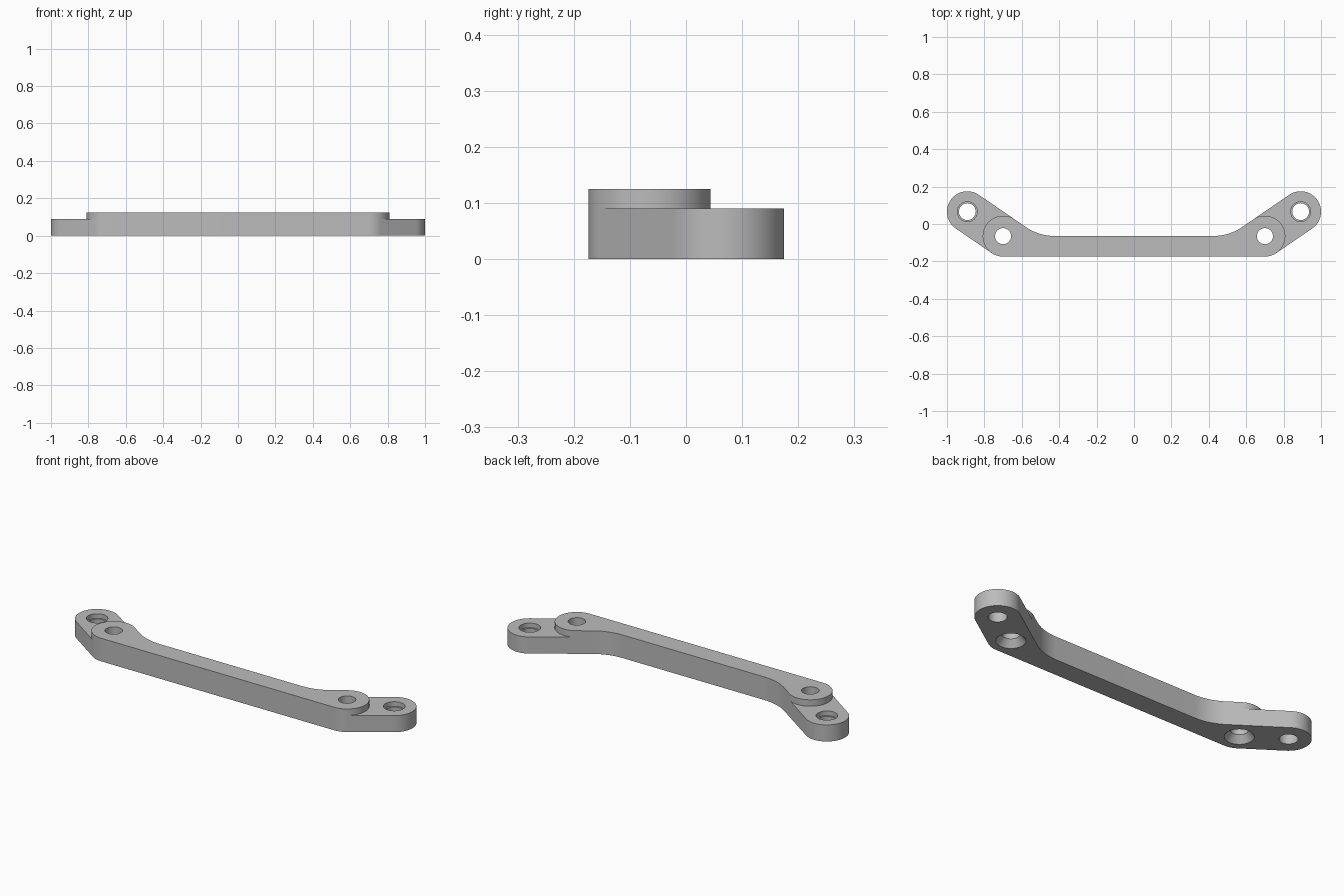
import bpy, bmesh
from math import atan2, cos, sin, pi, radians
from mathutils import Vector

if "Cube" in bpy.data.objects:
    bpy.data.objects.remove(bpy.data.objects["Cube"])

grey = bpy.data.materials.new("plain grey")
grey.use_nodes = True
colour = (0.5, 0.5, 0.5, 1)
grey.diffuse_color = colour
grey.node_tree.nodes["Principled BSDF"].inputs["Base Color"].default_value = colour

R = 0.109                      # radius of bosses and lug ends
FILLET = 0.27                  # inner bend radius
BOSS = Vector((0.70, -0.065))
TIP = Vector((0.891, 0.066))
BAR_TOP, LUG_TOP, BAR_BACK = 0.125, 0.09, -0.064
tilt = atan2(TIP.y - BOSS.y, TIP.x - BOSS.x)


def arc(centre, radius, start, end, steps):
    angles = [start + (end - start) * i / steps for i in range(steps + 1)]
    return [(centre[0] + radius * cos(t), centre[1] + radius * sin(t)) for t in angles]


def add_object(name, bm):
    bmesh.ops.recalc_face_normals(bm, faces=bm.faces)
    mesh = bpy.data.meshes.new(name)
    bm.to_mesh(mesh)
    bm.free()
    mesh.materials.append(grey)
    obj = bpy.data.objects.new(name, mesh)
    bpy.context.collection.objects.link(obj)
    return obj


def extrude(name, outline, height):
    bm = bmesh.new()
    face = bm.faces.new([bm.verts.new((x, y, 0)) for x, y in outline])
    top = bmesh.ops.extrude_face_region(bm, geom=[face], use_keep_orig=True)["geom"]
    verts = [v for v in top if isinstance(v, bmesh.types.BMVert)]
    bmesh.ops.translate(bm, verts=verts, vec=(0, 0, height))
    return add_object(name, bm)


def drill(obj, centre, profile):
    # stepped round cutter from (radius, height) pairs
    bm = bmesh.new()
    rings = [[bm.verts.new((x, y, z)) for x, y in arc(centre, r, 0, 2 * pi, 48)[:-1]]
             for r, z in profile]
    for low, high in zip(rings, rings[1:]):
        for i in range(len(low)):
            bm.faces.new((low[i - 1], low[i], high[i], high[i - 1]))
    bm.faces.new(rings[0])
    bm.faces.new(rings[-1])
    cutter = add_object("hole_cutter", bm)
    cutter.hide_render = True
    mod = obj.modifiers.new("hole", "BOOLEAN")
    mod.operation, mod.solver, mod.object = "DIFFERENCE", "EXACT", cutter
    bpy.context.view_layer.objects.active = obj
    bpy.ops.object.modifier_apply(modifier=mod.name)
    bpy.data.objects.remove(cutter)


# Bar: round boss at each end, blended into a straight span
normal = Vector((-sin(tilt), cos(tilt)))
edge = BOSS + R * normal
bend_y = BAR_BACK + FILLET
bend_x = edge.x + ((bend_y - edge.y) * cos(tilt) - FILLET) / sin(tilt)
half = arc(BOSS, R, -pi / 2, tilt - pi / 2, 10)
half += arc(BOSS, R, tilt - pi / 2, tilt + pi / 2, 32)[1:]
half += arc((bend_x, bend_y), FILLET, tilt - pi / 2, -pi / 2, 12)
bar = extrude("bridge_bar", half + [(-x, y) for x, y in reversed(half)], BAR_TOP)

# Lug: lower tab wrapped around the outside of the boss
tab = arc(TIP, R, tilt - pi / 2, tilt + pi / 2, 32)
tab += arc(BOSS, R, tilt + pi / 2, tilt - pi / 2, 32)

parts = [bar]
for name, side in (("left_lug", 1), ("right_lug", -1)):
    lug = extrude(name, [(side * x, y) for x, y in tab], LUG_TOP)
    # recessed hole from above in the lug, countersunk hole from below in the boss
    drill(lug, (side * TIP.x, TIP.y), [(0.045, -0.1), (0.045, 0.065), (0.053, 0.065), (0.053, 0.2)])
    drill(bar, (side * BOSS.x, BOSS.y), [(0.071, -0.1), (0.071, 0), (0.043, 0.036), (0.043, 0.2)])
    parts.append(lug)

for obj in parts:
    bpy.ops.object.select_all(action="DESELECT")
    obj.select_set(True)
    bpy.context.view_layer.objects.active = obj
    bpy.ops.object.shade_smooth_by_angle(angle=radians(30))
